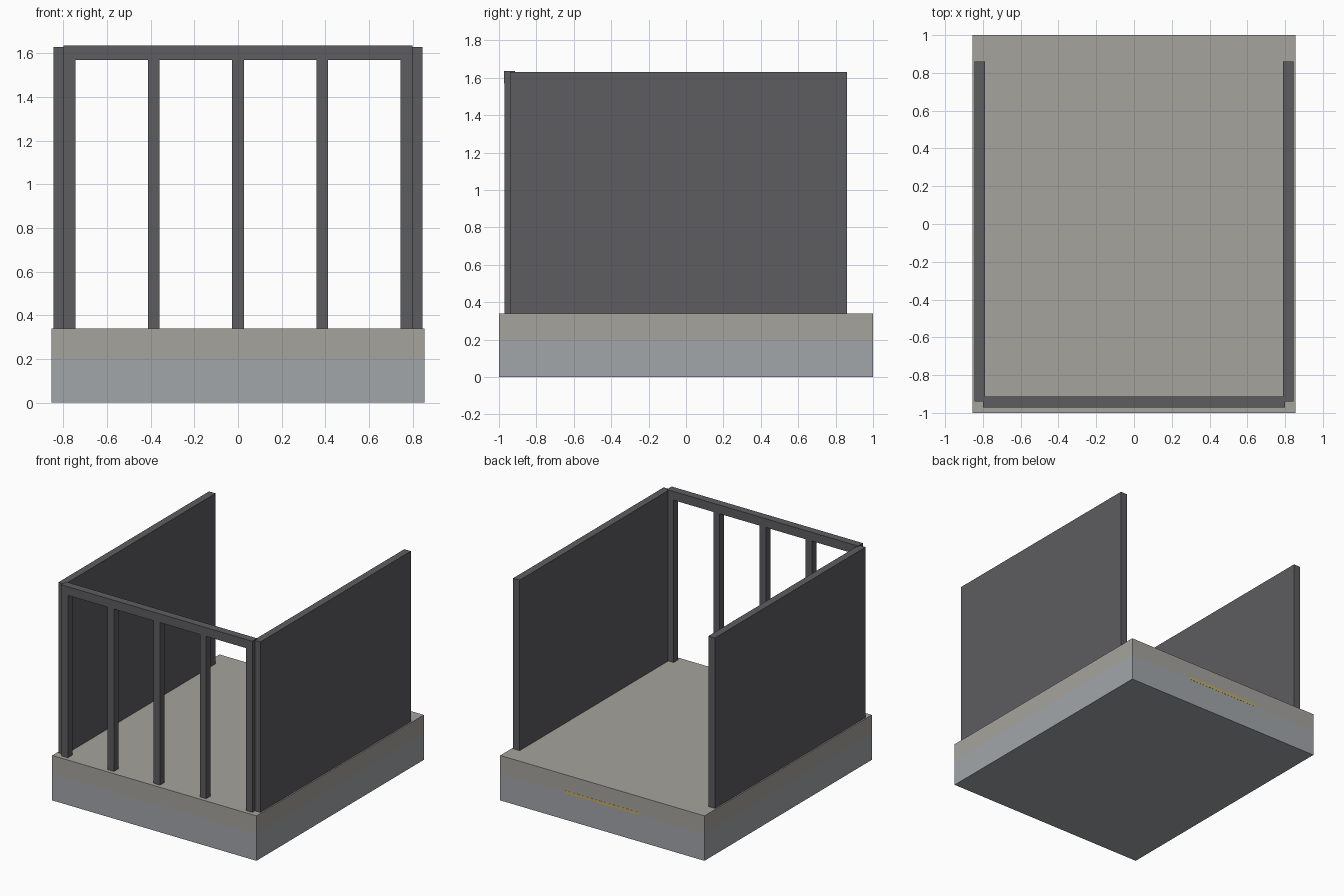
import bpy

if "Cube" in bpy.data.objects:
    bpy.data.objects.remove(bpy.data.objects["Cube"])


def material(name, rgb):
    m = bpy.data.materials.new(name)
    m.diffuse_color = (*rgb, 1)
    m.use_nodes = True
    m.node_tree.nodes["Principled BSDF"].inputs["Base Color"].default_value = m.diffuse_color
    return m


steel = material("steel_grey", (0.36, 0.38, 0.40))
stone = material("warm_grey", (0.38, 0.37, 0.34))
dark = material("dark_grey", (0.11, 0.11, 0.12))
yellow = material("yellow", (0.55, 0.42, 0.12))


def box(name, x, y, z, mat):
    """Box from (min, max) ranges on each axis."""
    centre = [(a + b) / 2 for a, b in (x, y, z)]
    bpy.ops.mesh.primitive_cube_add(size=1, location=centre)
    ob = bpy.context.object
    ob.name = name
    ob.scale = [b - a for a, b in (x, y, z)]
    bpy.ops.object.transform_apply(location=False, rotation=False, scale=True)
    ob.data.materials.append(mat)
    return ob


# Two-layer platform
box("platform_base", (-0.855, 0.855), (-1, 1), (0, 0.2), steel)
box("platform_deck", (-0.855, 0.855), (-1, 1), (0.2, 0.34), stone)

# Thin coloured strip along the open rear edge
box("rear_edge_strip", (-0.31, 0.31), (0.97, 1.001), (0.2, 0.22), yellow)

# Side panels
for side, s in (("left", -1), ("right", 1)):
    box(f"{side}_panel", sorted((s * 0.79, s * 0.845)), (-0.94, 0.86), (0.34, 1.63), dark)

# Front railing: five square posts and a top rail
for i in range(5):
    cx = (i - 2) * 0.386
    box(f"railing_post_{i + 1}", (cx - 0.027, cx + 0.027), (-0.97, -0.916), (0.34, 1.625), dark)
box("railing_top_rail", (-0.80, 0.80), (-0.972, -0.914), (1.57, 1.636), dark)
